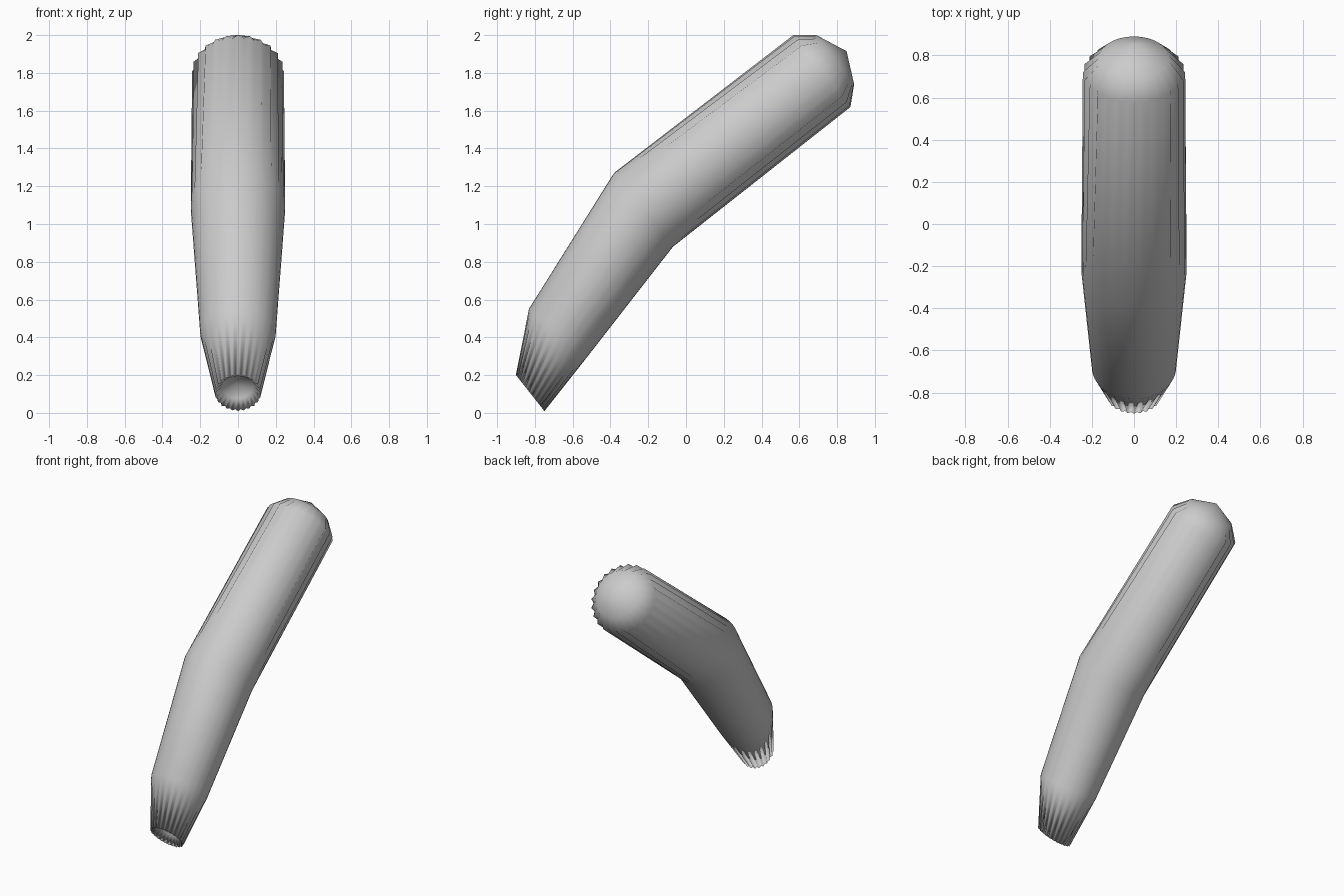
import bpy, bmesh, math
from mathutils import Vector

if "Cube" in bpy.data.objects:
    bpy.data.objects.remove(bpy.data.objects["Cube"])

N = 48  # 24 flutes, two vertices each

# rings along the bend: (y, z, tilt direction (y, z) across the tube, radius, flute depth)
RINGS = [
    (-0.785, 0.140, (-0.15, 0.19), 0.080, 0.0),    # recessed lower end
    (-0.825, 0.105, (-0.15, 0.19), 0.122, 0.012),  # lower rim
    (-0.680, 0.420, (-0.30, 0.26), 0.200, 0.0),
    (-0.225, 1.075, (-0.31, 0.39), 0.250, 0.0),    # bend
    (0.720, 1.810, (-0.30, 0.38), 0.243, 0.020),   # upper rim
    (0.790, 1.870, (-0.20, 0.26), 0.164, 0.0),     # dome
]

bm = bmesh.new()
loops = []
for y, z, d, r, flute in RINGS:
    across = Vector((0, d[0], d[1])).normalized()
    side = Vector((1, 0, 0))
    loop = []
    for i in range(N):
        a = 2 * math.pi * i / N
        rr = r - (flute if i % 2 else 0)
        loop.append(bm.verts.new(Vector((0, y, z)) + rr * (math.cos(a) * across + math.sin(a) * side)))
    loops.append(loop)
for a, b in zip(loops, loops[1:]):
    for i in range(N):
        j = (i + 1) % N
        bm.faces.new((a[i], a[j], b[j], b[i]))
# end centres
for loop, tip in ((loops[0], (0, -0.765, 0.157)), (loops[-1], (0, 0.85, 1.915))):
    c = bm.verts.new(tip)
    for i in range(N):
        bm.faces.new((loop[i], loop[(i + 1) % N], c))
bmesh.ops.recalc_face_normals(bm, faces=bm.faces)
for f in bm.faces:
    f.smooth = True

mesh = bpy.data.meshes.new("bent_body")
bm.to_mesh(mesh)
bm.free()
body = bpy.data.objects.new("bent_body", mesh)
bpy.context.scene.collection.objects.link(body)
